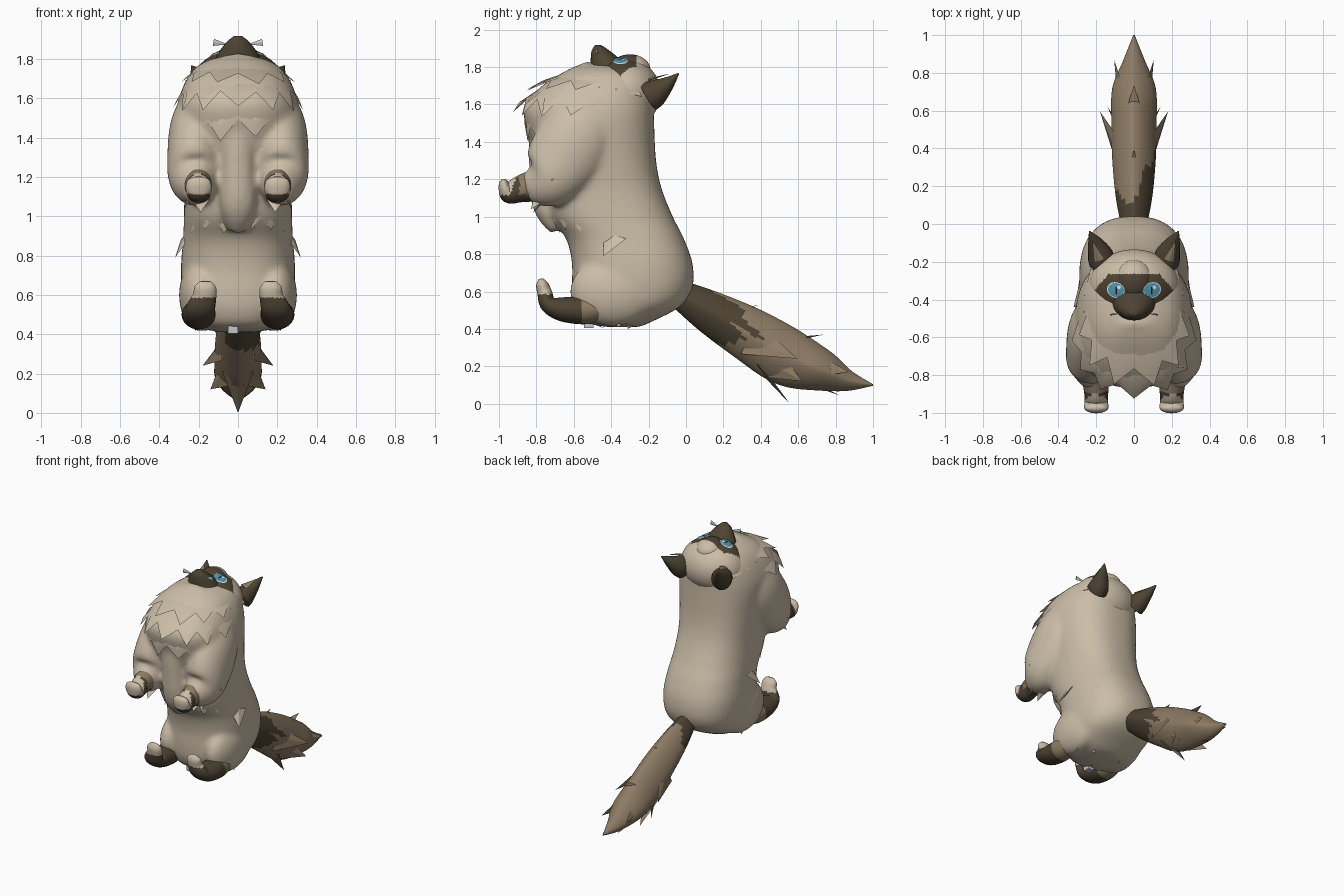
import bpy, bmesh, math, random
from mathutils import Vector as V

random.seed(4)
old = bpy.data.objects.get("Cube")
if old:
    bpy.data.objects.remove(old, do_unlink=True)


def material(name, *rgb):
    m = bpy.data.materials.new(name)
    m.use_nodes = True
    m.diffuse_color = (*rgb, 1)
    m.node_tree.nodes["Principled BSDF"].inputs["Base Color"].default_value = (*rgb, 1)
    return m


CREAM = material("cream fur", 0.60, 0.51, 0.39)
DARK = material("dark brown fur", 0.075, 0.056, 0.033)
BROWN = material("tail brown fur", 0.27, 0.20, 0.13)
BLUE = material("eye blue", 0.08, 0.31, 0.43)
BLACK = material("pupil black", 0.01, 0.01, 0.012)
WHITE = material("eye white", 0.75, 0.80, 0.82)
GREY = material("pale grey", 0.55, 0.56, 0.58)


def finish(name, bm, mats, rule=None, smooth=True):
    bmesh.ops.recalc_face_normals(bm, faces=bm.faces)
    for f in bm.faces:
        f.smooth = smooth
        if rule:
            f.material_index = rule(f.calc_center_median())
    me = bpy.data.meshes.new(name)
    bm.to_mesh(me)
    bm.free()
    for m in mats:
        me.materials.append(m)
    ob = bpy.data.objects.new(name, me)
    bpy.context.collection.objects.link(ob)
    return ob


def spline(stations, steps=6):
    """Smooth interpolation of tuples of any length."""
    out = []
    for i in range(len(stations) - 1):
        a, b, c, d = (stations[min(max(i + k, 0), len(stations) - 1)] for k in (-1, 0, 1, 2))
        for s in range(steps):
            t = s / steps
            out.append([0.5 * (2 * q + (r - p) * t + (2 * p - 5 * q + 4 * r - w) * t * t
                               + (3 * q - p - 3 * r + w) * t ** 3)
                        for p, q, r, w in zip(a, b, c, d)])
    return out + [list(stations[-1])]


def loft(name, stations, mats, rule=None, level=False, power=1.0, n=32):
    """Skin over stations (x, y, z, half width, half depth)."""
    rows = spline(stations)
    pts = [V(r[:3]) for r in rows]
    bm = bmesh.new()
    rings = []
    for i, r in enumerate(rows):
        t = (pts[min(i + 1, len(pts) - 1)] - pts[max(i - 1, 0)]).normalized()
        u = V((1, 0, 0))
        u = (u - t * t.dot(u)).normalized()
        v = V((0, 1, 0)) if level else t.cross(u)
        ring = []
        for k in range(n):
            a = math.tau * k / n
            c, s = (math.copysign(abs(q) ** power, q) for q in (math.cos(a), math.sin(a)))
            ring.append(bm.verts.new(pts[i] + u * (c * max(r[3], .003)) + v * (s * max(r[4], .003))))
        rings.append(ring)
    for a, b in zip(rings, rings[1:]):
        for k in range(n):
            bm.faces.new((a[k], a[(k + 1) % n], b[(k + 1) % n], b[k]))
    bm.faces.new(rings[0])
    bm.faces.new(rings[-1])
    return finish(name, bm, mats, rule)


def ball(name, centre, radii, mats, rule=None):
    bm = bmesh.new()
    bmesh.ops.create_uvsphere(bm, u_segments=96, v_segments=64, radius=1)
    for v in bm.verts:
        v.co = V(centre) + V([a * b for a, b in zip(v.co, radii)])
    return finish(name, bm, mats, rule)


def tufts(name, items, mat):
    """Flattened pointed locks of fur: (base, tip, width, facing)."""
    bm = bmesh.new()
    for base, tip, width, facing in items:
        base, tip, facing = V(base), V(tip), V(facing).normalized()
        side = (tip - base).cross(facing).normalized() * width
        up = facing * width * 0.25
        ring = [bm.verts.new(base + o) for o in (side, up, -side, -up)]
        end = bm.verts.new(tip)
        for k in range(4):
            bm.faces.new((ring[k], ring[(k + 1) % 4], end))
        bm.faces.new(ring)
    return finish(name, bm, [mat], smooth=False)


def blend(name, parts, mat):
    """Fuse overlapping parts into one soft skin."""
    bm = bmesh.new()
    for ob in parts:
        bm.from_mesh(ob.data)
        bpy.data.objects.remove(ob, do_unlink=True)
    ob = finish(name, bm, [mat])
    remesh = ob.modifiers.new("fuse", "REMESH")
    remesh.mode = "VOXEL"
    remesh.voxel_size = 0.015
    remesh.use_smooth_shade = True
    soften = ob.modifiers.new("soften", "SMOOTH")
    soften.factor = 0.5
    soften.iterations = 12


# Torso: height, front y, back y, half width
TORSO = [(.41, -.42, -.25, .10), (.44, -.55, -.18, .19), (.52, -.60, -.03, .26),
         (.62, -.61, .035, .285), (.75, -.61, .035, .29), (.88, -.64, -.01, .28),
         (1.0, -.72, -.07, .275), (1.15, -.75, -.13, .275), (1.3, -.79, -.16, .29),
         (1.5, -.86, -.17, .31), (1.6, -.86, -.17, .30), (1.7, -.77, -.18, .26),
         (1.77, -.66, -.22, .20), (1.81, -.58, -.3, .11)]
body = [loft("torso", [(0, (f + b) / 2, z, w, (b - f) / 2) for z, f, b, w in TORSO],
             [CREAM], level=True, power=0.82, n=48),
        loft("chest_ridge", [(0, -.74, 1.52, .11, .10), (0, -.75, 1.28, .09, .09),
                             (0, -.75, 1.06, .09, .07), (0, -.69, .93, .05, .04)], [CREAM]),
        ball("chin", (0, -.525, 1.755), (.13, .06, .075), [CREAM])]
ROWS = spline(TORSO, 16)


def skin(z, a, out):
    """Point off the torso at a height; angle 0 is front, positive is left."""
    r = min(ROWS, key=lambda q: abs(q[0] - z))
    s, c = (math.copysign(abs(q) ** 0.82, q) for q in (math.sin(a), math.cos(a)))
    return V((r[3] * s, (r[1] + r[2]) / 2 - (r[2] - r[1]) / 2 * c, z)) \
        + V((math.sin(a), -math.cos(a), .3)) * out


def collar(name, top, low, count, spread, out):
    """Sheet of fur lying on the torso with a jagged lower edge."""
    bm = bmesh.new()
    columns = []
    for i in range(count * 2 + 1):
        a = spread * (i / count - 1)
        fade = 1 - .4 * abs(i / count - 1)
        reach = (1.0 if i % 2 else .55) * random.uniform(.88, 1.05)
        columns.append([bm.verts.new(skin(top + (low - top) * t * reach, a,
                                          -.03 + (out + .03) * fade * min(1, t * reach * 1.1)))
                        for t in (0, .35, .7, 1)])
    for a, b in zip(columns, columns[1:]):
        for k in range(3):
            bm.faces.new((a[k], b[k], b[k + 1], a[k + 1]))
    finish(name, bm, [CREAM])


# Ruff, belly and seat fringes
collar("upper_ruff", 1.80, 1.66, 6, 1.6, .055)
collar("middle_ruff", 1.74, 1.53, 7, 1.6, .055)
collar("lower_ruff", 1.62, 1.38, 6, 1.3, .03)
collar("belly_fringe", 1.10, .91, 6, 1.1, .025)
collar("seat_fringe", .56, .40, 7, 1.2, .015)

# Head looks upward
HC, HR = V((0, -.335, 1.66)), V((.24, .20, .19))


def masked(c):
    return int(c.z > 1.7 and -.51 < c.y < -.265 and abs(c.x) < .22 - .9 * abs(c.y + .36))


ball("head", HC, HR, [CREAM, DARK], masked)
ball("brow", (0, -.30, 1.785), (.10, .11, .083), [CREAM, DARK], masked)
loft("muzzle", [(0, -.40, 1.77, .13, .11), (0, -.425, 1.83, .10, .085),
                (0, -.455, 1.885, .06, .05), (0, -.47, 1.918, .02, .016)], [DARK], level=True)


def plate(name, cx, cy, rx, ry, tilt, lift, mat):
    """Thin oval following the head surface."""
    bm = bmesh.new()
    rings = []
    for j in range(1, 5):
        ring = []
        for k in range(24):
            a = math.tau * k / 24
            p, q = rx * j / 4 * math.cos(a), ry * j / 4 * math.sin(a)
            x = cx + p * math.cos(tilt) - q * math.sin(tilt)
            y = cy + p * math.sin(tilt) + q * math.cos(tilt)
            z = max(c.z + r.z * math.sqrt(max(1 - ((x - c.x) / r.x) ** 2 - ((y - c.y) / r.y) ** 2, 0))
                    for c, r in ((HC, HR), (V((0, -.30, 1.785)), V((.10, .11, .083)))))
            ring.append(bm.verts.new((x, y, z + lift)))
        rings.append(ring)
    bm.faces.new(rings[0])
    for a, b in zip(rings, rings[1:]):
        for k in range(24):
            bm.faces.new((a[k], b[k], b[(k + 1) % 24], a[(k + 1) % 24]))
    finish(name, bm, [mat])


for s, side in ((1, "left"), (-1, "right")):
    # Eyes
    plate(side + "_eye_rim", s * .096, -.35, .048, .041, s * .4, .004, WHITE)
    plate(side + "_iris", s * .095, -.35, .043, .037, s * .4, .007, BLUE)
    plate(side + "_pupil", s * .094, -.352, .005, .022, 0, .009, BLACK)
    plate(side + "_eye_glint", s * .094 + .014, -.335, .010, .009, 0, .011, WHITE)

    # Ears with a lighter inside
    loft(side + "_ear", [(s * .17, -.20, 1.64, .07, .08), (s * .18, -.16, 1.665, .066, .072),
                         (s * .205, -.10, 1.71, .04, .04), (s * .235, -.04, 1.765, .004, .004)],
         [DARK], n=20)
    tufts(side + "_inner_ear", [((s * .183, -.195, 1.735), (s * .222, -.085, 1.765), .03,
                                 (0, -.54, .84))], BROWN)

    # Cheek fur and whiskers
    tufts(side + "_cheek_fur", [
        ((s * .17, -.34, 1.70), (s * .27, -.47, 1.69), .08, (s, 0, 1)),
        ((s * .16, -.40, 1.71), (s * .22, -.55, 1.735), .08, (s, 0, 1)),
        ((s * .19, -.26, 1.68), (s * .265, -.38, 1.68), .06, (s, 0, 1))], CREAM)
    tufts(side + "_whiskers", [((s * .125, -.48, 1.885), (s * .05, -.47, 1.875), .018, (0, 1, 0))],
          GREY)

    # Arm fused to the body, then wrist and paw
    body.append(loft(side + "_arm", [
        (s * .16, -.46, 1.58, .12, .16), (s * .20, -.56, 1.45, .145, .20),
        (s * .22, -.66, 1.30, .14, .20), (s * .22, -.74, 1.19, .13, .15),
        (s * .205, -.85, 1.15, .07, .08)], [CREAM]))
    loft(side + "_paw", [(s * .205, -.80, 1.17, .075, .085), (s * .20, -.89, 1.145, .064, .072),
                         (s * .20, -.945, 1.12, .062, .05), (s * .20, -.968, 1.15, .066, .035),
                         (s * .20, -.975, 1.185, .055, .024), (s * .20, -.978, 1.20, .025, .01)],
         [CREAM, DARK, BROWN],
         lambda c: 0 if c.y < -.95 + (c.z - 1.1) * .4 and c.z > 1.115
         else 1 if c.y < -.89 or c.z < 1.12 else 2)
    tufts(side + "_arm_fur", [
        ((s * .27, -.66, 1.32), (s * .36, -.72, 1.19), .08, (s, -.5, 0)),
        ((s * .22, -.72, 1.18), (s * .27, -.83, 1.04), .08, (s, -.5, 0)),
        ((s * .19, -.72, 1.14), (s * .19, -.82, 1.02), .08, (0, -1, 0))], CREAM)

    # Thigh fused to the body, then hind foot
    body.append(ball(side + "_thigh", (s * .19, -.39, .60), (.11, .23, .185), [CREAM]))
    loft(side + "_foot", [(s * .20, -.46, .51, .07, .06), (s * .20, -.54, .50, .085, .075),
                          (s * .20, -.66, .505, .085, .065), (s * .19, -.735, .53, .075, .045),
                          (s * .17, -.755, .59, .06, .04), (s * .167, -.77, .64, .055, .032),
                          (s * .167, -.777, .668, .03, .012)],
         [CREAM, DARK, BROWN], lambda c: 0 if c.z > .585 and c.y < -.7 else int(c.y > -.56) + 1)
    tufts(side + "_thigh_fur", [
        ((s * .26, -.38, .90), (s * .32, -.44, .79), .07, (s, -.5, 0)),
        ((s * .20, -.36, .50), (s * .22, -.36, .41), .08, (s, 0, 0)),
        ((s * .13, -.28, .48), (s * .11, -.31, .40), .08, (s, 0, -1))], CREAM)

blend("body", body, CREAM)


def tail_colour(c):
    """Dark root reaching further along the upper left side."""
    reach = 2.1 if c.z > .58 - .6 * c.y else 1.2
    return int(c.y < .15 + reach * max(c.x, 0) + .03 * math.sin(c.z * 40))


# Tail with a dark root
loft("tail", [(0, -.04, .59, .06, .075), (0, .13, .49, .095, .115), (0, .34, .37, .115, .145),
              (0, .54, .25, .12, .155), (0, .72, .18, .115, .115), (0, .86, .125, .06, .06),
              (0, 1.0, .10, .004, .004)], [BROWN, DARK], tail_colour, power=1.3, n=48)
locks = [((0, .48, .33), (0, .735, .37), .08, (0, .4, 1)),
         ((0, .20, .47), (0, .39, .53), .06, (0, .4, 1)),
         ((0, .38, .21), (0, .555, 0), .08, (0, -.4, -1)),
         ((0, .58, .15), (0, .82, .045), .08, (0, -.4, -1))]
for s in (1, -1):
    locks += [((s * .06, .34, .35), (s * .18, .595, .24), .10, (s, 0, .3)),
              ((s * .05, .60, .22), (s * .105, .87, .17), .10, (s, 0, .3)),
              ((s * .05, .46, .22), (s * .14, .62, .12), .09, (s, 0, -.3))]
tufts("tail_fur", locks, BROWN)

# Small cube under the seat
bm = bmesh.new()
bmesh.ops.create_cube(bm, size=.052)
bmesh.ops.translate(bm, verts=bm.verts, vec=(-.025, -.52, .43))
finish("small_cube", bm, [GREY], smooth=False)
